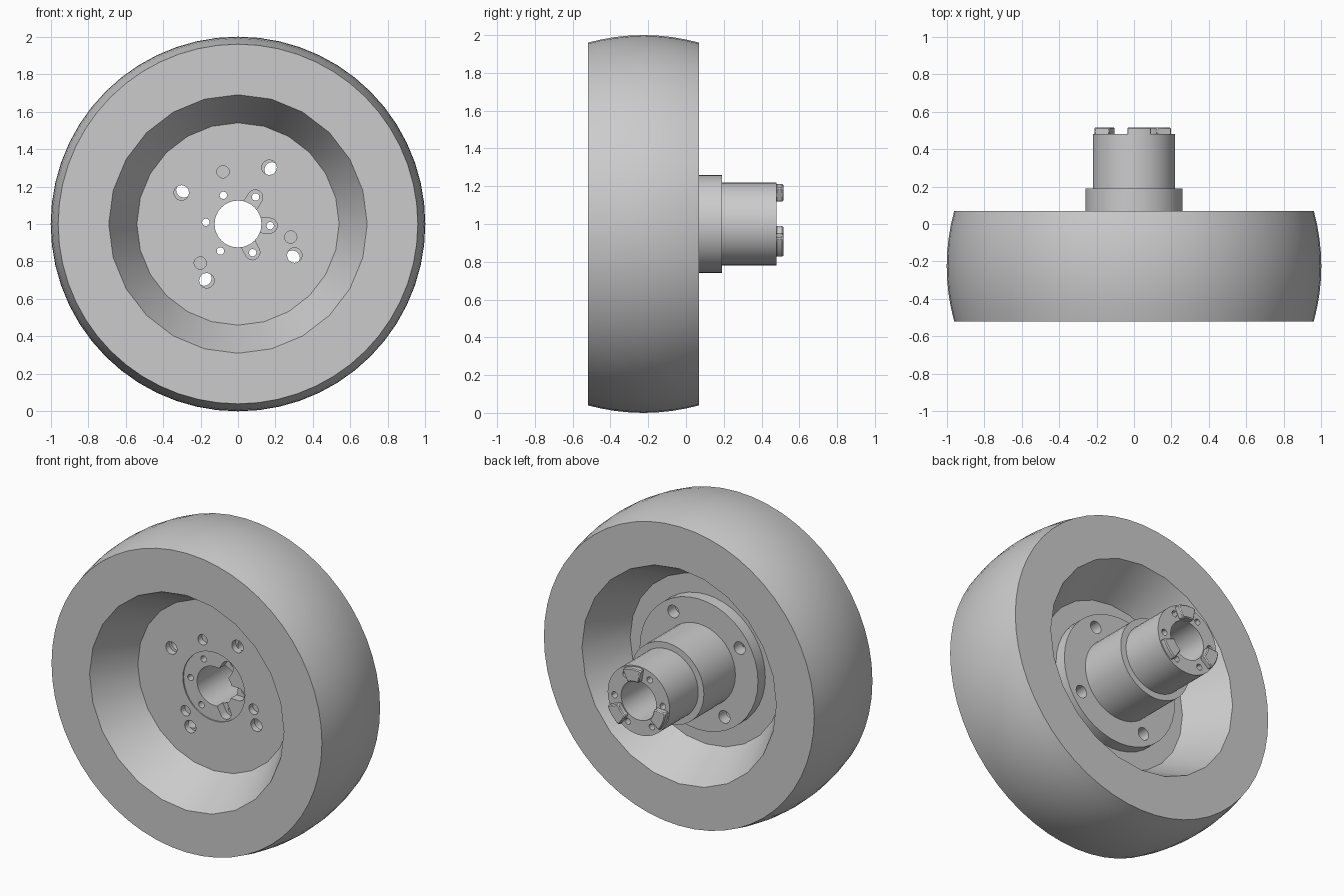
import bpy
import bmesh
from math import cos, sin, pi, radians
from mathutils import Matrix, Vector

cube = bpy.data.objects.get("Cube")
if cube:
    bpy.data.objects.remove(cube, do_unlink=True)

grey = bpy.data.materials.new("plain grey")
grey.use_nodes = True
grey.diffuse_color = (0.6, 0.6, 0.6, 1)
grey.node_tree.nodes["Principled BSDF"].inputs["Base Color"].default_value = (0.6, 0.6, 0.6, 1)

AXLE = 1.0  # height of the wheel centre


def finish(name, bm):
    bmesh.ops.recalc_face_normals(bm, faces=bm.faces)
    mesh = bpy.data.meshes.new(name)
    bm.to_mesh(mesh)
    bm.free()
    mesh.materials.append(grey)
    obj = bpy.data.objects.new(name, mesh)
    bpy.context.collection.objects.link(obj)
    return obj


def lathe(name, profile, sides):
    """Capped solid turned about the axle from (radius, y) points."""
    bm = bmesh.new()
    rings = [[bm.verts.new((r * sin(2 * pi * i / sides), y, AXLE + r * cos(2 * pi * i / sides)))
              for i in range(sides)] for r, y in profile]
    for a, b in zip(rings, rings[1:]):
        for i in range(sides):
            j = (i + 1) % sides
            bm.faces.new((a[i], a[j], b[j], b[i]))
    bm.faces.new(rings[0])
    bm.faces.new(rings[-1])
    return finish(name, bm)


def rod(radius, y0, y1, angle=0, distance=0, sides=20):
    """Cylinder parallel to the axle, placed at a polar position."""
    obj = lathe("cutter", [(radius, y0), (radius, y1)], sides)
    t = radians(angle)
    obj.data.transform(Matrix.Translation((distance * cos(t), 0, distance * sin(t))))
    return obj


def slot(angle, width, inner, outer, y0, y1):
    """Round-ended pocket reaching outward from the bore."""
    half = width / 2
    outline = [(inner, -half)]
    outline += [(outer - half + half * cos(a * pi / 8), half * sin(a * pi / 8)) for a in range(-4, 5)]
    outline.append((inner, half))
    return extrude("cutter", outline, angle, y0, y1)


def extrude(name, outline, angle, y0, y1):
    bm = bmesh.new()
    face = bm.faces.new([bm.verts.new((u, y0, v)) for u, v in outline])
    result = bmesh.ops.extrude_face_region(bm, geom=[face])
    verts = [g for g in result["geom"] if isinstance(g, bmesh.types.BMVert)]
    bmesh.ops.translate(bm, verts=verts, vec=(0, y1 - y0, 0))
    bm.transform(Matrix.Translation((0, 0, AXLE)) @ Matrix.Rotation(-radians(angle), 4, "Y"))
    return finish(name, bm)


def cut(target, cutters):
    for c in cutters:
        mod = target.modifiers.new("cut", "BOOLEAN")
        mod.operation = "DIFFERENCE"
        mod.solver = "EXACT"
        mod.object = c
        bpy.context.view_layer.objects.active = target
        bpy.ops.object.modifier_apply(modifier=mod.name)
        bpy.data.objects.remove(c, do_unlink=True)


def smooth(obj, angle=30):
    bpy.ops.object.select_all(action="DESELECT")
    obj.select_set(True)
    bpy.context.view_layer.objects.active = obj
    bpy.ops.object.shade_smooth_by_angle(angle=radians(angle))


# Wheel: crowned tread with a tapered dish on each side of a thin web
FRONT, BACK = -0.52, 0.07
WEB_FRONT, WEB_BACK = -0.245, -0.205
mid, half = (FRONT + BACK) / 2, (BACK - FRONT) / 2
tread = [(1 - 0.04 * (k / 4) ** 2, mid + half * k / 4) for k in range(-4, 5)]
wheel = lathe("wheel", tread, 56)
SLOPE = 0.15 / (WEB_FRONT - FRONT)
lip = 0.69 + SLOPE * 0.02
dishes = [
    lathe("cutter", [(lip, FRONT - 0.02), (0.54, WEB_FRONT)], 24),
    lathe("cutter", [(0.54, WEB_BACK), (lip, BACK + 0.02)], 24),
]
BOLTS = [(61 + 90 * k) for k in range(4)]
bolt_holes = [rod(0.04, -0.3, -0.1, a, 0.345) for a in BOLTS]
pin_holes = [rod(0.033, -0.3, -0.1, 106 + 120 * k, 0.29) for k in range(3)]
cut(wheel, dishes + [rod(0.22, -0.3, -0.1, sides=40)] + bolt_holes + pin_holes)
smooth(wheel)

# Hub: front plug, bolted flange and stepped barrel in one turned piece
hub = lathe("hub", [(0.22, -0.237), (0.22, WEB_BACK), (0.42, WEB_BACK), (0.42, -0.13),
                    (0.26, -0.13), (0.26, 0.19), (0.22, 0.19), (0.22, 0.48)], 40)
SCREWS = [-3 + 60 * k for k in range(6)]
flange_holes = [rod(0.04, -0.3, -0.1, a - 3, 0.342) for a in BOLTS]
pockets = [slot(a, 0.08, 0.1, 0.21, -0.3, -0.18) for a in SCREWS]
screw_holes = [rod(0.02, -0.3, 0.6, a, 0.172, 12) for a in SCREWS]
cut(hub, [rod(0.125, -0.4, 0.6, sides=32)] + pockets + flange_holes + screw_holes)
smooth(hub)

# Drive teeth: three raised curved dogs on the end of the barrel
arc = [radians(a) for a in range(-18, 19, 6)]
dog = [(0.213 * cos(a), 0.213 * sin(a)) for a in arc]
dog += [(0.13 * cos(a), 0.13 * sin(a)) for a in reversed(arc)]
for k in range(3):
    tooth = extrude("drive_tooth_%d" % (k + 1), dog, 82 + 120 * k, 0.475, 0.515)
    bevel = tooth.modifiers.new("soft edge", "BEVEL")
    bevel.width = 0.006
    bevel.segments = 1
    bevel.limit_method = "ANGLE"
    bevel.angle_limit = radians(40)
    smooth(tooth)
